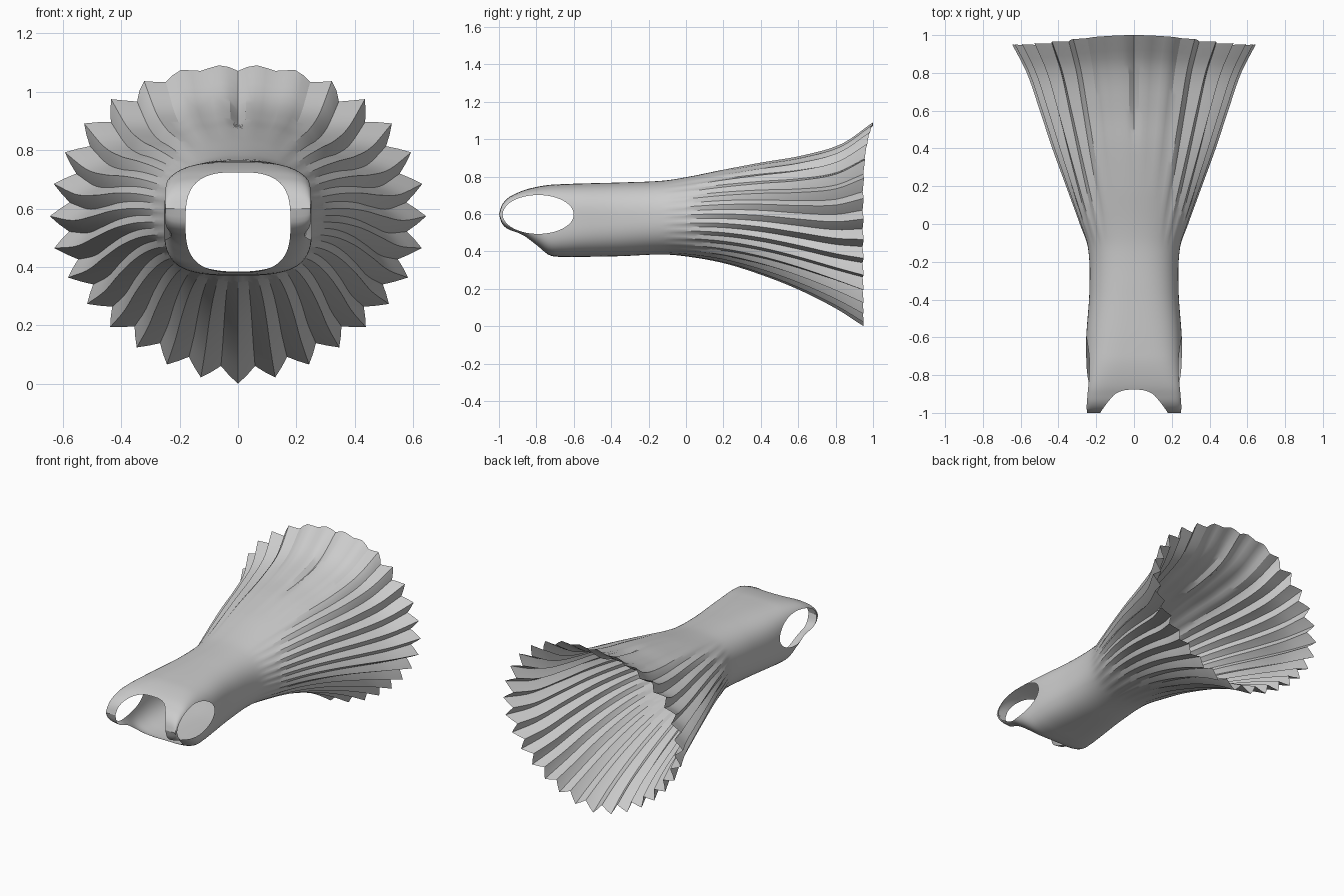
import bpy, bmesh, math

if "Cube" in bpy.data.objects:
    bpy.data.objects.remove(bpy.data.objects["Cube"])

# Garment profile: y, half width, bottom z, top z, squareness of section
KEYS = [
    (-1.00, .248, .600, .600, 6.0), (-.985, .250, .550, .648, 6.0),
    (-.95, .252, .517, .688, 6.0), (-.90, .253, .498, .714, 5.6),
    (-.86, .253, .476, .730, 5.0), (-.80, .253, .430, .745, 4.3),
    (-.73, .254, .380, .756, 3.7), (-.66, .254, .371, .760, 3.3),
    (-.58, .252, .371, .763, 3.0), (-.35, .236, .375, .769, 2.6),
    (-.13, .243, .384, .778, 2.4), (.00, .287, .374, .797, 2.25),
    (.20, .360, .338, .838, 2.1), (.40, .433, .276, .878, 2.0),
    (.60, .499, .197, .914, 2.0), (.80, .568, .096, .978, 2.0),
    (.95, .645, .000, 1.092, 2.0),
]
PLEATS = 31
COLS, ROWS = PLEATS * 4, 80


def profile(y):
    """Smooth (Hermite) interpolation through the profile keys."""
    i = max(k for k in range(len(KEYS) - 1) if KEYS[k][0] <= y + 1e-9)

    def slope(k, c):
        a, b = KEYS[max(k - 1, 0)], KEYS[min(k + 1, len(KEYS) - 1)]
        return (b[c] - a[c]) / (b[0] - a[0])
    p, q = KEYS[i], KEYS[i + 1]
    h = q[0] - p[0]
    t = (y - p[0]) / h
    return [(2*t**3 - 3*t*t + 1) * p[c] + (t**3 - 2*t*t + t) * h * slope(i, c)
            + (3*t*t - 2*t**3) * q[c] + (t**3 - t*t) * h * slope(i + 1, c)
            for c in range(1, 5)]


def point(row, col):
    y = -1 + 1.95 * (row / ROWS) ** 1.5
    w, lo, hi, n = profile(y)
    a = math.pi / 2 + 2 * math.pi * col / COLS
    c, s = math.cos(a), math.sin(a)
    # skirt is fuller in the upper corners, slimmer in the lower ones
    n += max(0, y / .95) * (.22 if s > 0 else -.32)
    r = (abs(c) ** n + abs(s) ** n) ** (-1 / n)
    # pleats: valleys pushed inward, growing to the hem, shallow on the upper panel
    tri = (1, .5, 0, .5)[col % 4]
    top = min(1, max(0, (s - .8) / .17))
    start = -.12 + .3 * top
    grow = max(0, (y - start) / (.95 - start))
    r *= 1 - tri * (.1 - .075 * top) * grow ** .75
    # narrow crease down the middle of the upper panel
    if col == 0 and y > .4:
        r -= .05 * math.sin(math.pi * (y - .4) / .6)
    # hem is longer at the top centre, slightly ragged elsewhere
    k = max(0, y / .95)
    y += k * k * (.05 * max(0, s) ** 4 - .006 * tri * (1 - top))
    return (w * r * c, y, (lo + hi) / 2 + (hi - lo) / 2 * r * s)


def cut(bm, f):
    """Trim away the region where f < 0 with a clean edge."""
    val = {v: f(v.co) for v in bm.verts}
    new = set()
    for e in list(bm.edges):
        a, b = e.verts
        if val[a] * val[b] < 0:
            t = val[a] / (val[a] - val[b])
            _, nv = bmesh.utils.edge_split(e, a, t)
            val[nv] = 0
            new.add(nv)
    for face in list(bm.faces):
        pair = [v for v in face.verts if v in new]
        if len(pair) == 2:
            try:
                bmesh.utils.face_split(face, pair[0], pair[1])
            except ValueError:
                pass
    dead = [fc for fc in bm.faces if min(val[v] for v in fc.verts) < 0]
    bmesh.ops.delete(bm, geom=dead, context='FACES')


def neck(p):
    if p.y > -.6:
        return 1
    return (abs(p.x) / .18) ** 3 + (abs(p.z - .553) / .171) ** 3 - 1


def armhole(p):
    if abs(p.x) < .19:
        return 1
    return ((p.y + .79) / .19) ** 2 + ((p.z - .598) / .104) ** 2 - 1


# Bodice and pleated skirt as one tube, closed over the shoulders
bm = bmesh.new()
grid = [[bm.verts.new(point(r, c)) for c in range(COLS)] for r in range(ROWS + 1)]
for r in range(ROWS):
    for c in range(COLS):
        d = (c + 1) % COLS
        bm.faces.new((grid[r][c], grid[r][d], grid[r + 1][d], grid[r + 1][c]))
bmesh.ops.remove_doubles(bm, verts=grid[0], dist=1e-4)
bmesh.ops.triangulate(bm, faces=[f for f in bm.faces
                                 if min(v.co.y for v in f.verts) < -.5])

# Neckline and both armholes
cut(bm, neck)
cut(bm, armhole)

# Centre the length on y = 0 and rest on the ground
ys = [v.co.y for v in bm.verts]
zmin = min(v.co.z for v in bm.verts)
for v in bm.verts:
    v.co.y -= (min(ys) + max(ys)) / 2
    v.co.z -= zmin

mesh = bpy.data.meshes.new("pleated_dress")
bm.to_mesh(mesh)
bm.free()
dress = bpy.data.objects.new("pleated_dress", mesh)
bpy.context.collection.objects.link(dress)
bpy.context.view_layer.objects.active = dress
dress.select_set(True)
bpy.ops.object.shade_smooth_by_angle(angle=math.radians(28))
